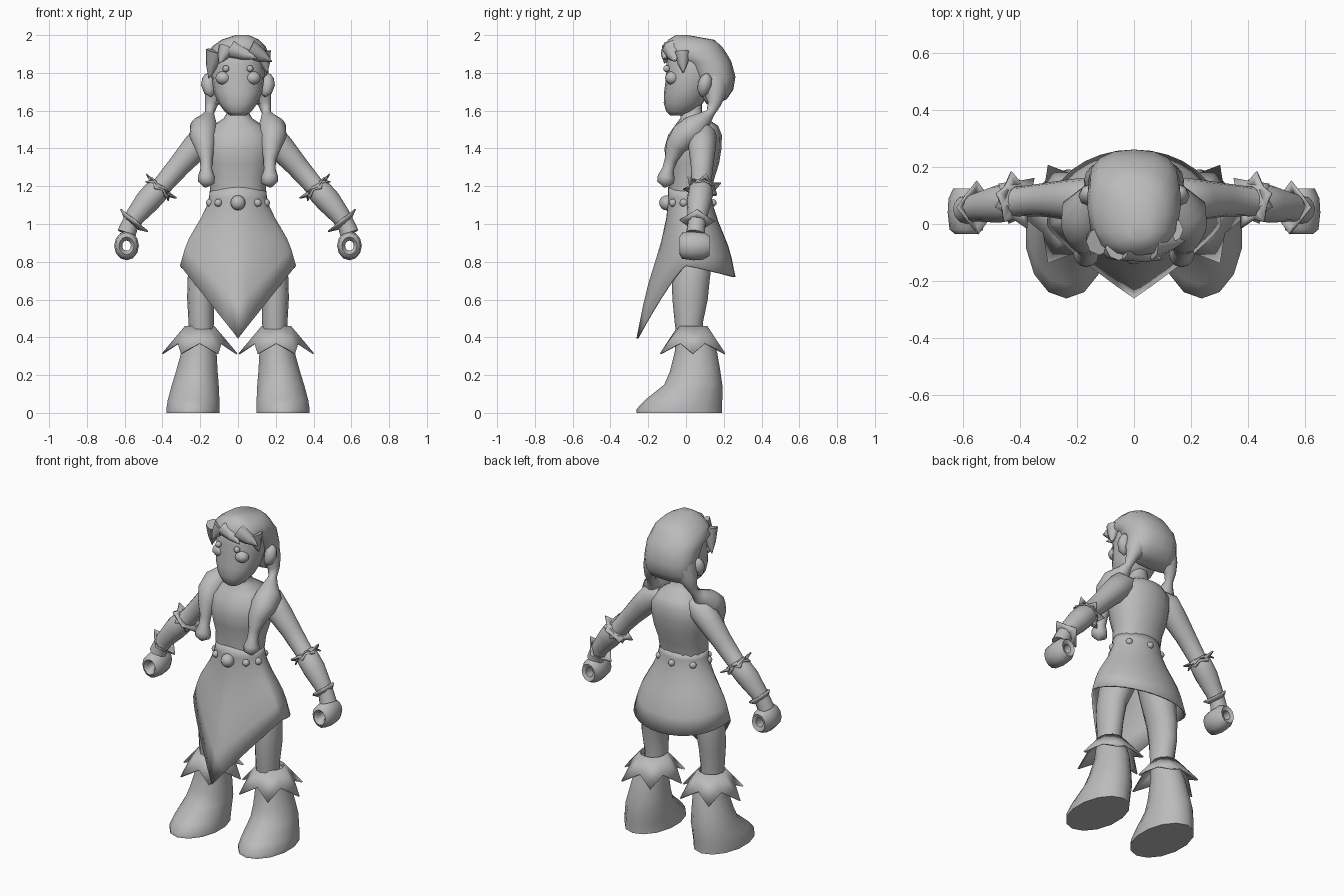
import bpy, bmesh, math
from mathutils import Vector as V

if "Cube" in bpy.data.objects:
    bpy.data.objects.remove(bpy.data.objects["Cube"])

clay = bpy.data.materials.new("plain grey")
clay.diffuse_color = (0.5, 0.5, 0.5, 1)
clay.use_nodes = True
clay.node_tree.nodes["Principled BSDF"].inputs["Base Color"].default_value = clay.diffuse_color


def finish(name, bm, mirror=False, thick=0, angle=45):
    bmesh.ops.recalc_face_normals(bm, faces=bm.faces)
    me = bpy.data.meshes.new(name)
    bm.to_mesh(me)
    bm.free()
    me.materials.append(clay)
    ob = bpy.data.objects.new(name, me)
    bpy.context.collection.objects.link(ob)
    bpy.ops.object.select_all(action='DESELECT')
    ob.select_set(True)
    bpy.context.view_layer.objects.active = ob
    bpy.ops.object.shade_smooth_by_angle(angle=math.radians(angle))
    if thick:
        m = ob.modifiers.new("thickness", 'SOLIDIFY')
        m.thickness = thick
    if mirror:
        m = ob.modifiers.new("mirror", 'MIRROR')
        m.use_mirror_merge = False
    return ob


def skin(rings, caps=True, closed=False):
    """Bridge equal-sized rings of points into a surface."""
    bm = bmesh.new()
    vs = [[bm.verts.new(p) for p in r] for r in rings]
    n = len(vs[0])
    pairs = list(zip(vs, vs[1:])) + ([(vs[-1], vs[0])] if closed else [])
    for a, b in pairs:
        for i in range(n):
            j = (i + 1) % n
            bm.faces.new((a[i], a[j], b[j], b[i]))
    if caps and not closed:
        bm.faces.new(vs[0])
        bm.faces.new(vs[-1])
    return bm


def loft(name, rows, n=16, mirror=False, angle=45, power=1.0):
    """Rows are (z, centre x, half width, front y, back y); power < 1 is squarer."""
    def sq(v):
        return math.copysign(abs(v) ** power, v)
    rings = []
    for z, cx, hx, yf, yb in rows:
        rings.append([V((cx + hx * sq(math.sin(a)), (yf + yb) / 2 - (yb - yf) / 2 * sq(math.cos(a)), z))
                      for a in (math.tau * i / n for i in range(n))])
    return finish(name, skin(rings), mirror, angle=angle)


def frame(d):
    d = d.normalized()
    u = V((0, 1, 0)) if abs(d.y) < 0.9 else V((1, 0, 0))
    u = (u - d * u.dot(d)).normalized()
    return u, d.cross(u)


def tube(name, path, n=12, mirror=True, angle=60):
    """Path points are (x, y, z, radius)."""
    pts = [V(p[:3]) for p in path]
    rings = []
    for k, p in enumerate(pts):
        u, w = frame(pts[min(k + 1, len(pts) - 1)] - pts[max(k - 1, 0)])
        rings.append([p + (u * math.cos(a) + w * math.sin(a)) * path[k][3]
                      for a in (math.tau * i / n for i in range(n))])
    return finish(name, skin(rings), mirror, angle=angle)


def leaf_cuff(name, centre, axis, r0, valley, tip, spikes, turn=0.0):
    """Collar with a zigzag hem; valley and tip are (radius, drop along axis)."""
    c, d = V(centre), V(axis).normalized()
    u, w = frame(d)
    n = spikes * 2
    top, hem = [], []
    for i in range(n):
        a = math.tau * i / n + turn
        out = u * math.cos(a) + w * math.sin(a)
        r, h = valley if i % 2 else tip
        top.append(c + out * r0)
        hem.append(c + out * r + d * h)
    return finish(name, skin([top, hem], caps=False), True, 0.008, 30)


def ball(name, c, r, squash=(1, 1, 1), mirror=False):
    bm = bmesh.new()
    bmesh.ops.create_uvsphere(bm, u_segments=14, v_segments=8, radius=r)
    for v in bm.verts:
        v.co = V([v.co[i] * squash[i] + c[i] for i in range(3)])
    return finish(name, bm, mirror)


# Torso with neck
loft("torso", [(1.10, 0, .137, -.085, .12), (1.18, 0, .148, -.09, .135), (1.24, 0, .15, -.09, .15),
               (1.32, 0, .172, -.105, .175), (1.40, 0, .186, -.115, .188), (1.47, 0, .18, -.095, .19),
               (1.52, 0, .135, -.06, .17), (1.56, 0, .075, -.03, .11), (1.59, 0, .058, -.025, .085),
               (1.68, 0, .055, -.025, .085)], power=.9, angle=60)

# Head, ears, eyes, brows
loft("head", [(1.575, 0, .04, -.085, .0), (1.595, 0, .07, -.105, .05), (1.64, 0, .104, -.118, .09),
              (1.70, 0, .129, -.116, .13), (1.76, 0, .138, -.108, .16), (1.84, 0, .142, -.105, .19),
              (1.92, 0, .12, -.09, .16), (1.95, 0, .08, -.05, .1)], power=.92, angle=60)
tube("ear", [(.135, .085, 1.68, .012), (.15, .09, 1.70, .03), (.158, .10, 1.74, .038),
             (.16, .108, 1.775, .03), (.165, .11, 1.795, .01)], 8)
ball("eye", (.078, -.073, 1.773), .042, (1, .9, .85), True)
ball("brow", (.064, -.102, 1.822), .018, mirror=True)

# Hair cap, swept bangs and over-the-shoulder tails
loft("hair_cap", [(1.635, 0, .125, .11, .16), (1.66, 0, .145, .09, .215), (1.71, 0, .155, .07, .25),
                  (1.78, 0, .16, .03, .262), (1.86, 0, .163, -.02, .24), (1.895, 0, .163, -.118, .22),
                  (1.94, .005, .142, -.112, .19), (1.975, .012, .10, -.095, .15), (2.0, .022, .035, -.055, .01)],
     angle=50, power=.85)
bangs = [((-.12, -.06, 1.915), (-.155, -.035, 1.77), .05), ((-.06, -.085, 1.93), (-.10, -.115, 1.85), .045),
         ((-.03, -.08, 1.925), (.10, -.125, 1.875), .05), ((.06, -.07, 1.925), (.18, -.06, 1.86), .055),
         ((.13, -.02, 1.91), (.155, -.015, 1.80), .045)]
for i, (a, b, r) in enumerate(bangs):
    a, b = V(a), V(b)
    tube(f"bang_{i}", [(*a, r), (*a.lerp(b, .55), r * .6), (*b, .002)], 8, False)
tube("hair_tail", [(.09, .15, 1.75, .08), (.125, .155, 1.68, .055), (.142, .15, 1.635, .035),
                   (.15, .13, 1.59, .024), (.158, .10, 1.56, .04),
                   (.18, .05, 1.51, .075), (.183, -.01, 1.465, .074), (.175, -.055, 1.41, .055),
                   (.168, -.08, 1.34, .033), (.168, -.095, 1.29, .031), (.168, -.105, 1.25, .045),
                   (.168, -.108, 1.22, .045), (.175, -.112, 1.195, .008)])

# Skirt: flares from the waist to a hem that drops to a point in front
N = 32
rings = []
for t, f in [(0, 0), (.08, .02), (.2, .1), (.36, .29), (.5, .5), (.64, .7), (.78, .84), (1, 1)]:
    ring = []
    for i in range(N):
        a = math.tau * i / N
        s, c = math.sin(a), math.cos(a)
        waist = V((.15 * s, .02 - .115 * c, 1.175 + (.02 * max(c, 0) ** 4)))
        # the front falls straighter than the sides flare
        g = f - .08 * max(c, 0) * math.sin(math.pi * t)
        if c > 0:
            hem = V((.307 * s, -.262 * (.8 * (1 - abs(s)) + .2 * c), .395 + .385 * abs(s)))
        else:
            hem = V((.307 * s, -.262 * math.copysign(abs(c) ** .9, c), .78 + .06 * c))
        p = V((waist.x + (hem.x - waist.x) * f, waist.y + (hem.y - waist.y) * g, 0))
        p.z = waist.z + (hem.z - waist.z) * t
        ring.append(p)
    rings.append(ring)
finish("skirt", skin(rings, caps=False), thick=.01, angle=80)

# Belt studs
for i, (deg, r) in enumerate([(0, .04), (43, .021), (75, .022), (-43, .021), (-75, .022),
                              (130, .02), (180, .02), (-130, .02)]):
    a = math.radians(deg)
    ball(f"belt_stud_{i}", (.153 * math.sin(a), .02 - .122 * math.cos(a), 1.112), r)

# Arms
tube("arm", [(.10, .085, 1.49, .05), (.17, .085, 1.465, .078), (.23, .085, 1.40, .072), (.31, .085, 1.31, .06),
             (.40, .08, 1.205, .052), (.43, .078, 1.175, .066), (.48, .07, 1.12, .066),
             (.545, .06, 1.04, .052), (.575, .055, .99, .047), (.59, .05, .95, .05)])
down_arm = (.63, -.05, -.77)
leaf_cuff("elbow_cuff", (.405, .085, 1.2), down_arm, .053, (.07, .012), (.105, -.004), 6, .3)
leaf_cuff("elbow_cuff_lower", (.402, .085, 1.205), down_arm, .053, (.068, .02), (.085, .04), 6, .8)
leaf_cuff("wrist_cuff", (.565, .057, 1.0), down_arm, .05, (.068, -.02), (.095, -.022), 4, .0)

# Fists curled round a small grip hole running front to back
rings = []
for y, r in [(-.015, .024), (-.035, .042), (-.02, .062), (.04, .069), (.09, .066), (.125, .048), (.115, .026)]:
    rings.append([V((.59 + r * .95 * math.sin(a), y, .885 + r * 1.12 * math.cos(a)))
                  for a in (math.tau * i / 12 for i in range(12))])
finish("fist", skin(rings, closed=True), True, angle=60)

# Legs and boots
loft("leg", [(.40, .195, .065, -.05, .09), (.48, .195, .067, -.06, .09), (.60, .197, .072, -.072, .115),
             (.70, .188, .08, -.075, .125), (.82, .155, .10, -.07, .14), (.98, .09, .085, -.06, .12)], 12, True)
loft("boot", [(0, .238, .145, -.262, .19), (.02, .238, .145, -.262, .19), (.07, .235, .14, -.215, .192),
              (.15, .226, .127, -.115, .192), (.22, .218, .113, -.085, .182), (.32, .207, .096, -.06, .165),
              (.42, .2, .085, -.05, .13)], 14, True, 50)
leaf_cuff("boot_cuff", (.203, .035, .46), (0, 0, -1), .078, (.135, .09), (.2, .145), 6, math.pi / 6)
